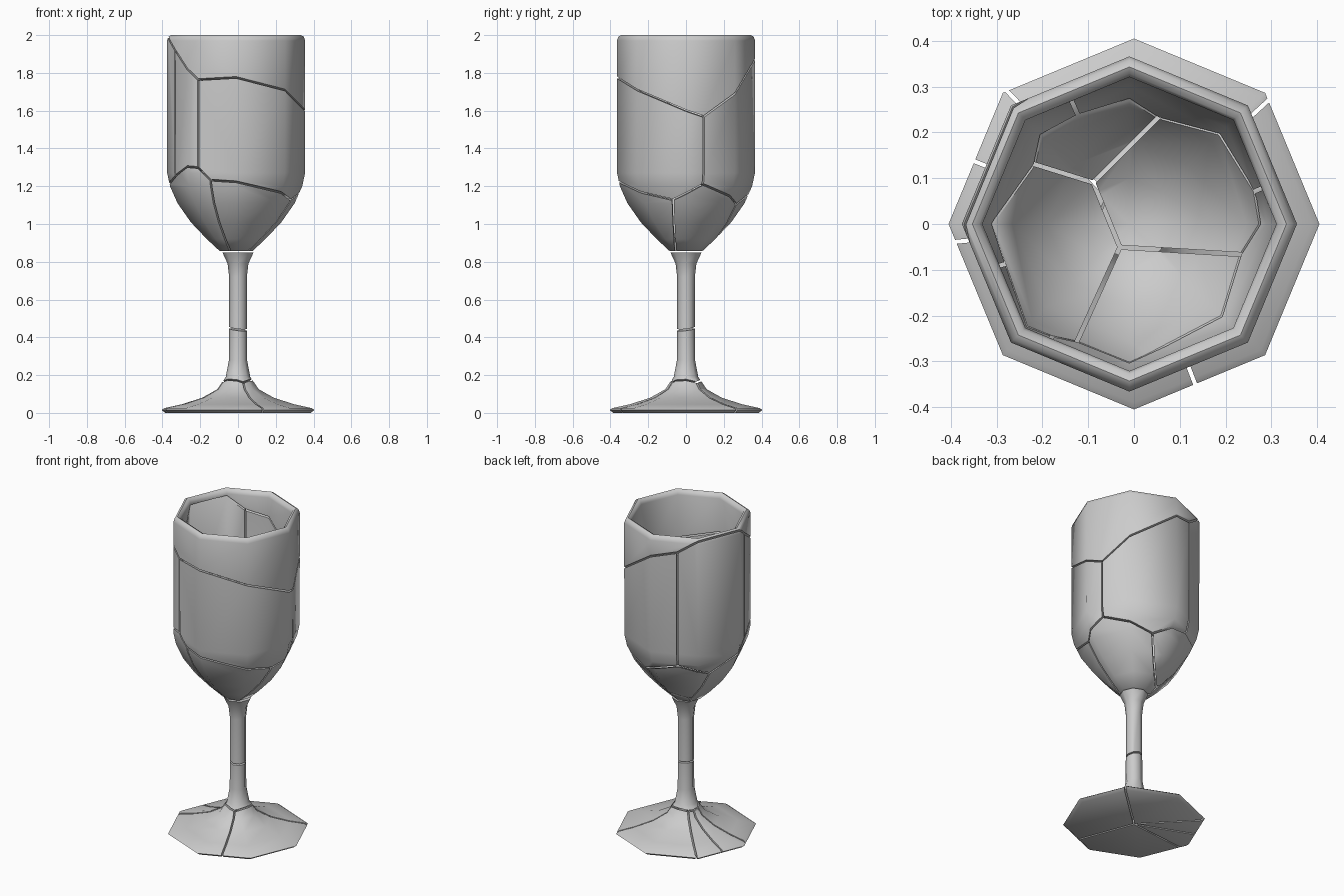
import bpy, bmesh, math
from mathutils import Vector

if "Cube" in bpy.data.objects:
    bpy.data.objects.remove(bpy.data.objects["Cube"])

# Goblet half profile (radius, height): foot, stem, bowl outside, rim, bowl inside
PROFILE = [
    (0, 0), (.385, 0), (.405, .015), (.39, .025), (.3, .045), (.19, .08), (.11, .125),
    (.065, .19), (.048, .28), (.047, .45), (.047, .72), (.055, .79), (.085, .855),
    (.155, .92), (.24, 1.01), (.31, 1.11), (.35, 1.2), (.365, 1.27),
    (.366, 1.97), (.358, 1.992), (.343, 2.0), (.328, 1.992), (.321, 1.97),
    (.32, 1.3), (.3, 1.2), (.255, 1.1), (.18, 1.0), (.1, .935), (0, .91)]
GAP = .0045


def lathe():
    """Eight-sided solid of revolution."""
    bm = bmesh.new()
    vs = [bm.verts.new((r, 0, z)) for r, z in PROFILE]
    es = [bm.edges.new(p) for p in zip(vs, vs[1:])]
    bmesh.ops.spin(bm, geom=vs + es, cent=(0, 0, 0), axis=(0, 0, 1),
                   angle=2 * math.pi, steps=8)
    bmesh.ops.remove_doubles(bm, verts=bm.verts[:], dist=.0005)
    bmesh.ops.recalc_face_normals(bm, faces=bm.faces[:])
    return bm


def cut(bm, n, d):
    """Keep the side where n.p + d < 0, leave a crack gap and cap the cut."""
    n = Vector(n)
    co = -n * d / n.length_squared - n.normalized() * GAP
    res = bmesh.ops.bisect_plane(bm, geom=bm.verts[:] + bm.edges[:] + bm.faces[:],
                                 dist=1e-5, plane_co=co, plane_no=n, clear_outer=True)
    edges = [e for e in res["geom_cut"]
             if isinstance(e, bmesh.types.BMEdge) and e.is_boundary]
    if edges:
        bmesh.ops.triangle_fill(bm, use_beauty=True, use_dissolve=False,
                                edges=edges, normal=n.normalized())


def shard(name, planes, shift=0):
    bm = lathe()
    bmesh.ops.translate(bm, verts=bm.verts[:], vec=(shift, 0, 0))
    for n, d in planes:
        cut(bm, n, d)
    bmesh.ops.recalc_face_normals(bm, faces=bm.faces[:])
    me = bpy.data.meshes.new(name)
    bm.to_mesh(me)
    bm.free()
    if not me.polygons:
        return
    ob = bpy.data.objects.new(name, me)
    bpy.context.collection.objects.link(ob)
    bpy.ops.object.select_all(action='DESELECT')
    ob.select_set(True)
    bpy.context.view_layer.objects.active = ob
    bpy.ops.object.shade_smooth_by_angle(angle=math.radians(50))


def fracture(cells, slab, shift=0):
    """Each cell is where its linear function (x, y, z, constant) is the lowest."""
    for name, f in cells.items():
        planes = list(slab)
        for other, g in cells.items():
            if other != name:
                planes.append(([f[i] - g[i] for i in range(3)], f[3] - g[3]))
        shard(name, planes, shift)


# Bowl shards
bowl = {
    "bowl_rim": (0, 0, 0, 0),
    "bowl_wall_front": (.10, .38, 1, -1.636),
    "bowl_wall_back_right": (.483, -.53, 1, -1.672),
    "bowl_wall_back_left": (.874, -.354, 1, -1.666),
    "bowl_wall_left": (.857, -.288, 1, -1.665),
    "bowl_base_front": (.256, .589, 2.1, -2.906),
    "bowl_base_left": (1.156, .179, 2.1, -2.899),
    "bowl_base_right": (.208, -.211, 2.1, -2.948),
    "bowl_base_back": (.838, -.841, 2.1, -2.835),
}
fracture(bowl, [((0, 0, -1), .853)], shift=-.01)

# Upper stem, with a slightly tilted break at its lower end
tilt = Vector((.12, -.12, 1))
shard("stem_upper", [((0, 0, 1), -.853), (-tilt, .445)])

# Lower stem and foot shards, fanning out from the stem
foot = {
    "stem_lower": (0, 0, 0, 0),
    "foot_front": (.3, .4, 1, -.14),
    "foot_right": (-.46, .11, 1, -.14),
    "foot_back": (0, -.39, 1, -.14),
    "foot_back_left": (.22, -.18, 1, -.14),
    "foot_left": (.33, .10, 1, -.14),
}
fracture(foot, [(tilt, -.445)])
